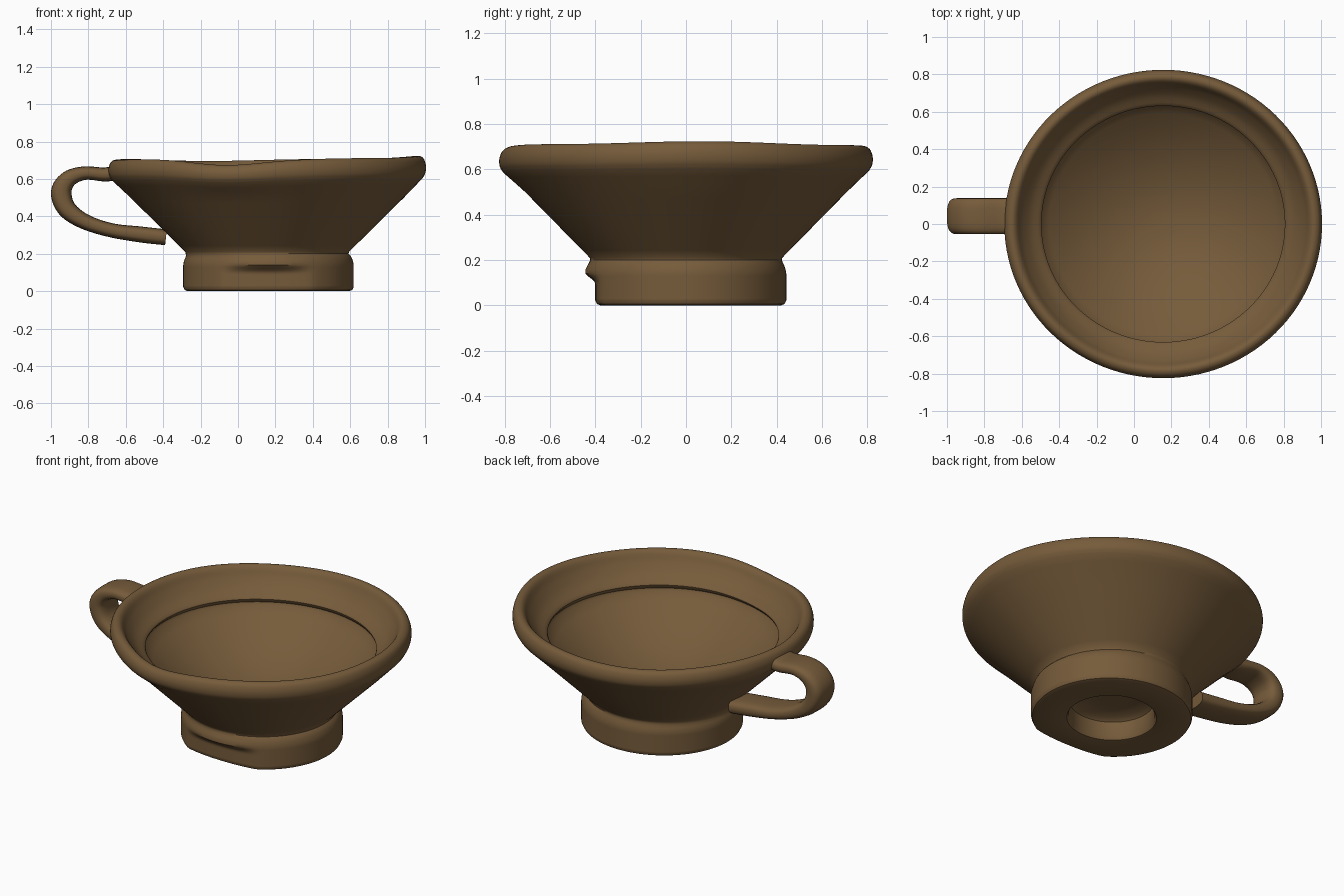
import bpy, bmesh, math
from mathutils import Vector

if "Cube" in bpy.data.objects:
    bpy.data.objects.remove(bpy.data.objects["Cube"])

clay = bpy.data.materials.new("brown_clay")
clay.diffuse_color = (0.18, 0.105, 0.043, 1)
clay.use_nodes = True
clay.node_tree.nodes["Principled BSDF"].inputs["Base Color"].default_value = clay.diffuse_color

CX = 0.156          # bowl axis
SX, SY = 1.015, 0.985   # slightly oval
SEG = 112


def spline(pts, n):
    """Catmull-Rom samples through the points."""
    p = [Vector(q) for q in pts]
    p = [2 * p[0] - p[1]] + p + [2 * p[-1] - p[-2]]
    out = []
    for i in range(1, len(p) - 2):
        a, b, c, d = p[i - 1:i + 3]
        for k in range(n):
            t = k / n
            out.append(0.5 * (2 * b + (c - a) * t + (2 * a - 5 * b + 4 * c - d) * t * t
                              + (3 * b - a - 3 * c + d) * t ** 3))
    return out + [p[-2]]


def finish(name, bm, angle):
    bmesh.ops.recalc_face_normals(bm, faces=bm.faces)
    me = bpy.data.meshes.new(name)
    bm.to_mesh(me)
    bm.free()
    me.materials.append(clay)
    ob = bpy.data.objects.new(name, me)
    bpy.context.collection.objects.link(ob)
    bpy.ops.object.select_all(action='DESELECT')
    ob.select_set(True)
    bpy.context.view_layer.objects.active = ob
    bpy.ops.object.shade_smooth_by_angle(angle=math.radians(angle))
    return ob


def bridge(bm, rings):
    for a, b in zip(rings, rings[1:]):
        n = len(a)
        for i in range(n):
            bm.faces.new((a[i], a[(i + 1) % n], b[(i + 1) % n], b[i]))


def wobble(r, z, a):
    """Hand-made irregularities: uneven rim and pinched front of the foot."""
    w = max(0.0, min(1.0, (z - 0.5) / 0.2)) if r > 0.6 else 0.0
    d = math.atan2(math.sin(a + 1.85), math.cos(a + 1.85))
    dz = w * (0.008 * math.cos(a) - 0.022 * math.exp(-(d / 0.3) ** 2) - 0.013 * math.sin(a) ** 2
              + 0.003 * math.sin(5 * a + 1))
    x, y = r * math.cos(a) * SX, r * math.sin(a) * SY
    if z < 0.2:
        x += 0.007
    if z < 0.2 and r > 0.3 and y < -0.3:      # thumb dent under a small lip
        side = max(0.0, 1 - (x / 0.24) ** 2)
        t = min(1.0, max(0.0, (0.15 - z) / 0.055))
        y += 0.042 * side * t * t * (3 - 2 * t)
        y -= 0.006 * side * math.exp(-((z - 0.145) / 0.025) ** 2)
    return Vector((CX + x, y, max(0.0, z + dz)))


# Bowl and foot, one turned profile from the recess below to the dish inside
recess = [(0.10, 0.135), (0.21, 0.13), (0.235, 0.11), (0.24, 0.02), (0.25, 0.003)]
foot = [(0.26, 0.0), (0.425, 0.0), (0.441, 0.006), (0.449, 0.022)] + \
       [(0.449, 0.03 + 0.01 * k) for k in range(12)] + \
       [(0.446, 0.157), (0.441, 0.173), (0.434, 0.188), (0.429, 0.2), (0.431, 0.21)]
wall = [(0.431 + 0.389 * k / 12, 0.21 + 0.39 * k / 12) for k in range(1, 12)]
rim = [tuple(v) for v in spline([(0.82, 0.6), (0.834, 0.628), (0.836, 0.665), (0.823, 0.70),
                                 (0.797, 0.713), (0.772, 0.70), (0.745, 0.655),
                                 (0.70, 0.602), (0.645, 0.564)], 4)]
R = 0.66
dish = [(0.641, 0.556), (0.644, 0.545), (0.655, 0.532)] + \
       [(r, 0.24 + 0.285 * (r / R) ** 2) for r in [0.65 - 0.05 * k for k in range(13)]]

bm = bmesh.new()
rings = [[bm.verts.new(wobble(r, z, 2 * math.pi * i / SEG)) for i in range(SEG)]
         for r, z in recess + foot + wall + rim + dish]
bridge(bm, rings)
bm.faces.new(rings[0])
bm.faces.new(rings[-1])
finish("bowl_and_foot", bm, 40)

# Strap handle: rounded section swept along a loop; each point is x, z, thickness
path = spline([(-0.635, 0.638, 0.085), (-0.71, 0.624, 0.075), (-0.82, 0.631, 0.072), (-0.905, 0.60, 0.09),
               (-0.945, 0.53, 0.11), (-0.915, 0.44, 0.10), (-0.82, 0.372, 0.083),
               (-0.68, 0.326, 0.076), (-0.52, 0.303, 0.085), (-0.385, 0.288, 0.085)], 6)
bm = bmesh.new()
rings = []
for i, (x, z, th) in enumerate(path):
    q0, q1 = path[max(i - 1, 0)], path[min(i + 1, len(path) - 1)]
    t = Vector((q1[0] - q0[0], q1[1] - q0[1])).normalized()
    ring = []
    for k in range(24):
        a = 2 * math.pi * k / 24
        c, s = math.cos(a), math.sin(a)
        u = math.copysign(abs(c) ** 0.6, c) * 0.096
        v = math.copysign(abs(s) ** 0.75, s) * th / 2
        ring.append(bm.verts.new((x - t[1] * v, 0.042 + u, z + t[0] * v)))
    rings.append(ring)
bridge(bm, rings)
bm.faces.new(rings[0])
bm.faces.new(rings[-1])
finish("handle", bm, 50)
